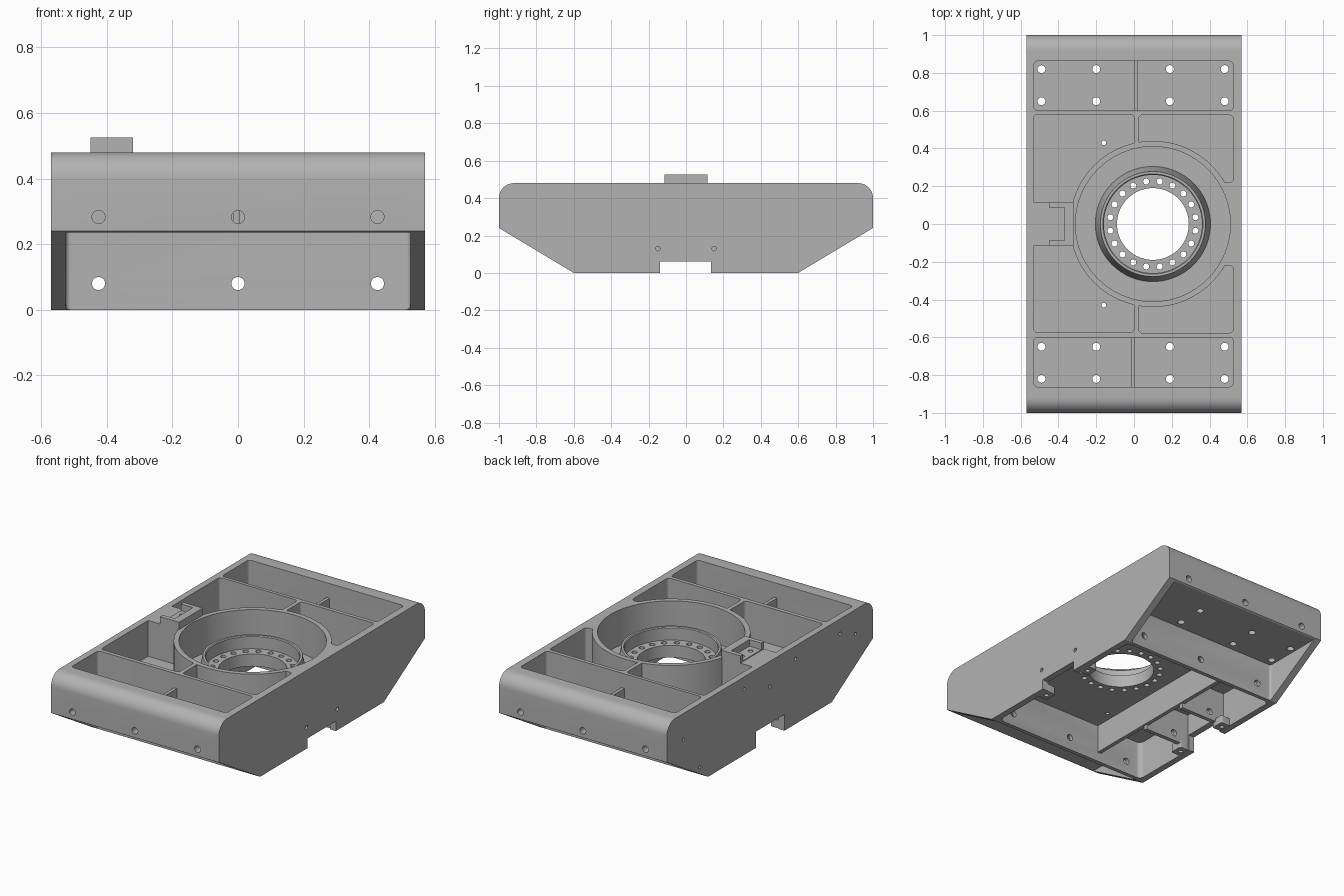
import bpy, bmesh, math
from mathutils import Matrix, Vector

cube = bpy.data.objects.get("Cube")
if cube:
    bpy.data.objects.remove(cube, do_unlink=True)

grey = bpy.data.materials.new("cast grey")
grey.use_nodes = True
grey.diffuse_color = (0.45, 0.45, 0.45, 1)
grey.node_tree.nodes["Principled BSDF"].inputs["Base Color"].default_value = (0.45, 0.45, 0.45, 1)

TOP, FLOOR, UNDER, HALF = 0.48, 0.26, 0.235, 0.57
CX = 0.1  # bearing seat centre


def finish(name, bm):
    bmesh.ops.recalc_face_normals(bm, faces=bm.faces)
    mesh = bpy.data.meshes.new(name)
    bm.to_mesh(mesh)
    bm.free()
    mesh.materials.append(grey)
    ob = bpy.data.objects.new(name, mesh)
    bpy.context.collection.objects.link(ob)
    return ob


def box(name, x0, x1, y0, y1, z0, z1, r=0):
    """Box with optional rounded vertical edges."""
    bm = bmesh.new()
    bmesh.ops.create_cube(bm, size=1)
    for v in bm.verts:
        v.co = Vector(((x0 + x1) / 2 + v.co.x * (x1 - x0),
                       (y0 + y1) / 2 + v.co.y * (y1 - y0),
                       (z0 + z1) / 2 + v.co.z * (z1 - z0)))
    if r:
        edges = [e for e in bm.edges if abs(e.verts[0].co.z - e.verts[1].co.z) > 1e-4]
        bmesh.ops.bevel(bm, geom=edges, offset=r, segments=5, profile=0.5, affect='EDGES')
    return finish(name, bm)


def rods(name, centres, radius, length, axis='Z', segments=20):
    """One mesh holding several parallel cylinders."""
    turn = {'X': Matrix.Rotation(math.pi / 2, 4, 'Y'),
            'Y': Matrix.Rotation(math.pi / 2, 4, 'X'), 'Z': Matrix()}[axis]
    bm = bmesh.new()
    for c in centres:
        bmesh.ops.create_cone(bm, cap_ends=True, segments=segments, radius1=radius, radius2=radius,
                              depth=length, matrix=Matrix.Translation(c) @ turn)
    return finish(name, bm)


def cut(target, *cutters, keep=False):
    for c in cutters:
        mod = target.modifiers.new("cut", 'BOOLEAN')
        mod.operation, mod.solver, mod.object = 'DIFFERENCE', 'EXACT', c
        bpy.context.view_layer.objects.active = target
        bpy.ops.object.modifier_apply(modifier=mod.name)
        if not keep:
            bpy.data.objects.remove(c, do_unlink=True)


# Body: side profile with rounded top ends, extruded across the width
arc = [(0.92 + 0.08 * math.sin(a), 0.40 + 0.08 * math.cos(a))
       for a in [i * math.pi / 20 for i in range(11)]]
half = arc + [(1, 0.24), (0.6, 0)]
outline = half + [(-y, z) for y, z in reversed(half)]
bm = bmesh.new()
face = bm.faces.new([bm.verts.new((-HALF, y, z)) for y, z in outline])
side = bmesh.ops.extrude_face_region(bm, geom=[face])["geom"]
bmesh.ops.translate(bm, vec=(2 * HALF, 0, 0), verts=[v for v in side if isinstance(v, bmesh.types.BMVert)])
body = finish("body", bm)

# Underside cavity, end recesses and cable notches
cut(body, box("cavity", -0.53, 0.53, -0.575, 0.575, -0.1, UNDER, 0.03),
    box("notch_left", 0.5, 0.6, -0.14, 0.135, -0.1, 0.06),
    box("notch_right", -0.6, -0.5, -0.14, 0.135, -0.1, 0.10))
for s in (-1, 1):
    y0, y1 = sorted((s * 0.6, s * 1.2))
    cut(body, box("end_recess", -0.525, 0.525, y0, y1, -0.1, UNDER, 0.015))

# Top pockets around the bearing seat
seat = rods("seat_shape", [(CX, 0, 0.4)], 0.44, 1, segments=96)
block = box("block_shape", -0.6, -0.32, -0.115, 0.115, 0, 1)
pocket = box("pocket", -0.53, 0.0, -0.575, 0.58, FLOOR, 0.7, 0.02)
cut(pocket, seat, block, keep=True)
cut(body, pocket)
for s in (-1, 1):
    y0, y1 = sorted((s * 0.22, s * 0.577))
    pocket = box("pocket", 0.025, 0.525, y0, y1, FLOOR, 0.7, 0.02)
    cut(pocket, seat, keep=True)
    cut(body, pocket)
    y0, y1 = sorted((s * 0.6, s * 0.862))
    cut(body, box("end_pocket", -0.53, 0.525, y0, y1, FLOOR, 0.7, 0.02))
    # Low web splitting each end pocket
    box("end_web", -0.008 + s * 0.007, 0.012 + s * 0.007, y0 - 0.01, y1 + 0.01, FLOOR - 0.01, 0.39)
for helper in (seat, block):
    bpy.data.objects.remove(helper, do_unlink=True)

# Bearing seat bore
cut(body, rods("seat_bore", [(CX, 0, FLOOR + 0.25)], 0.41, 0.5, segments=96),
    rods("through_bore", [(CX, 0, 0.2)], 0.28, 0.5, segments=72))

# Bolt holes: floor, end walls, cross walls and sides
floor_holes = [(x, s * y, 0.25) for x in (-0.49, -0.2, 0.19, 0.48) for y in (0.65, 0.82) for s in (-1, 1)]
cut(body, rods("floor_holes", floor_holes, 0.021, 0.2),
    rods("small_holes", [(-0.16, s * 0.43, 0.25) for s in (-1, 1)], 0.012, 0.2))
across = (-0.425, 0, 0.425)
cut(body, rods("end_holes", [(x, s * 0.95, 0.283) for x in across for s in (-1, 1)], 0.02, 0.24, 'Y'),
    rods("wall_holes", [(x, 0, 0.08) for x in across], 0.02, 1.5, 'Y'),
    rods("left_holes", [(HALF, s * 0.15, 0.13) for s in (-1, 1)], 0.012, 0.12, 'X'))
right = [(0.25, 0.405), (0, 0.325), (-0.25, 0.40), (-0.68, 0.39), (-0.83, 0.33), (0.84, 0.32), (0.68, 0.09)]
cut(body, rods("right_holes", [(-HALF, y, z) for y, z in right], 0.01, 0.06, 'X'))

# Bearing collar: turned ring with an inner bolt flange
profile = [(0.19, UNDER), (0.19, 0.31), (0.26, 0.31), (0.26, 0.385), (0.265, 0.39),
           (0.278, 0.39), (0.305, FLOOR), (0.305, UNDER)]
bm = bmesh.new()
N = 72
rings = [[bm.verts.new((CX + r * math.cos(2 * math.pi * i / N), r * math.sin(2 * math.pi * i / N), z))
          for i in range(N)] for r, z in profile]
for a, b in zip(rings, rings[1:] + rings[:1]):
    for i in range(N):
        j = (i + 1) % N
        bm.faces.new((a[i], a[j], b[j], b[i]))
collar = finish("bearing_collar", bm)
circle = [math.pi * (i + 0.5) / 10 for i in range(20)]
cut(collar, rods("flange_holes", [(CX + 0.228 * math.cos(a), 0.228 * math.sin(a), 0.27) for a in circle],
                 0.016, 0.15, segments=16))

# Raised sensor bracket on the side block
bracket = box("bracket", -0.45, -0.32, -0.115, 0.115, TOP - 0.03, 0.525)
cut(bracket, box("bracket_recess", -0.5, -0.368, -0.088, 0.088, TOP + 0.005, 0.6))
cut(bracket, rods("bracket_holes", [(-0.41, s * 0.042, TOP) for s in (-1, 1)], 0.014, 0.2))

# Underside ribs and mounting pads
long_rib = box("long_rib", -0.235, -0.21, -0.58, 0.58, 0.06, UNDER + 0.01)
for s in (-1, 1):
    rib = box("cross_rib", -0.54, -0.22, s * 0.16 - 0.0125, s * 0.16 + 0.0125, 0.03, UNDER + 0.01)
    cut(rib, rods("rib_hole", [(-0.425, 0, 0.08)], 0.02, 1, 'Y'))
    for x in (-0.505, 0.505):
        pad = box("mounting_pad", x - 0.035, x + 0.035, s * 0.185 - 0.04, s * 0.185 + 0.04, 0.001, 0.05, 0.01)
        cut(pad, rods("pad_hole", [(x, s * 0.185, 0)], 0.014, 0.2))

# Smooth the turned and rounded surfaces, keep corners sharp
bpy.ops.object.select_all(action='DESELECT')
for ob in bpy.context.collection.objects:
    if ob.type == 'MESH':
        ob.select_set(True)
bpy.context.view_layer.objects.active = body
bpy.ops.object.shade_smooth_by_angle(angle=math.radians(30))
